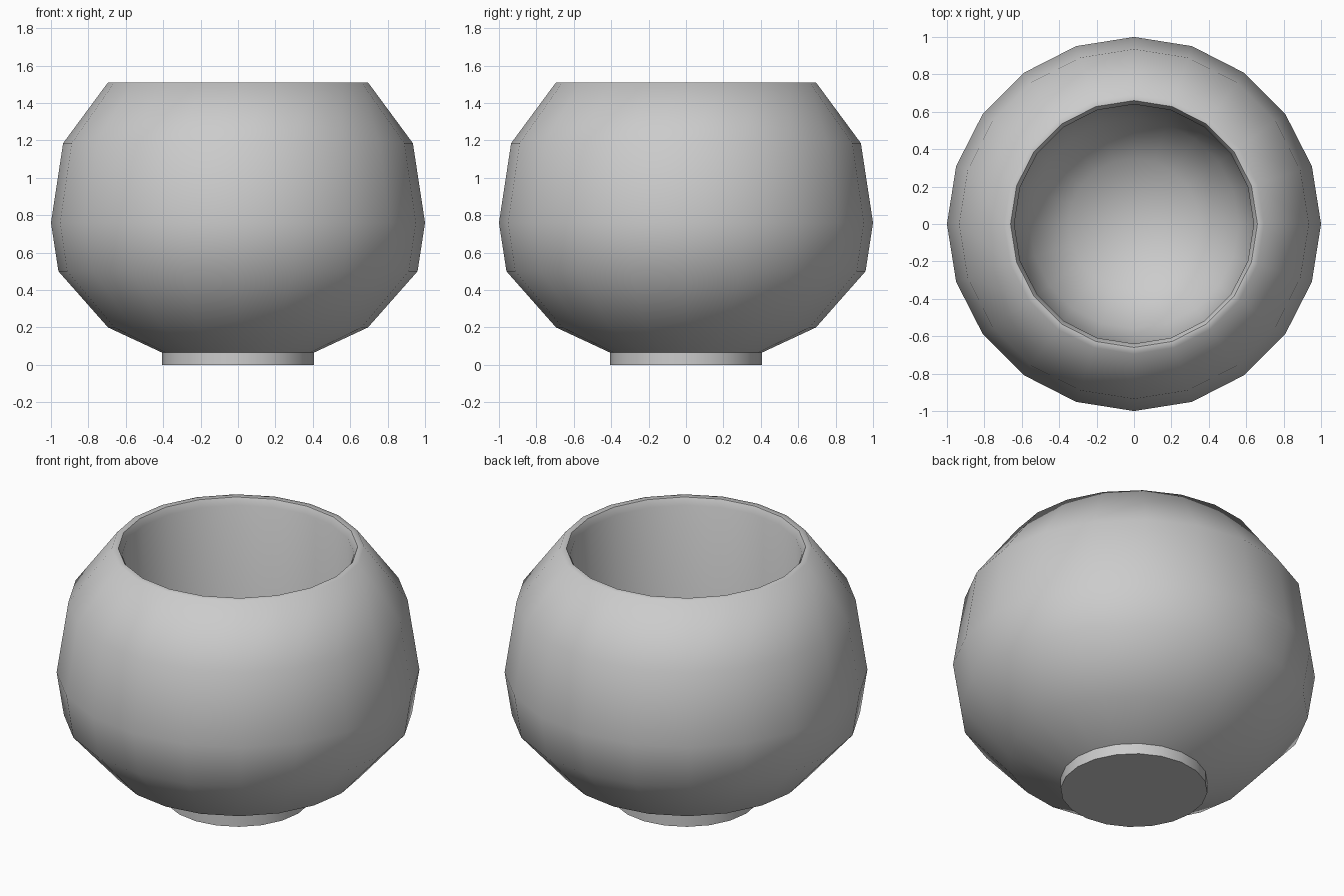
import bpy, bmesh
from math import sin, cos, pi, radians

if "Cube" in bpy.data.objects:
    bpy.data.objects.remove(bpy.data.objects["Cube"])

SIDES = 20


def lathe(name, profile, angle):
    """Revolve (radius, z) points around z; zero radius makes a pole."""
    bm = bmesh.new()
    rings = []
    for r, z in profile:
        if r == 0:
            rings.append([bm.verts.new((0, 0, z))] * SIDES)
        else:
            rings.append([bm.verts.new((r * cos(2 * pi * i / SIDES), r * sin(2 * pi * i / SIDES), z))
                          for i in range(SIDES)])
    for a, b in zip(rings, rings[1:]):
        for i in range(SIDES):
            j = (i + 1) % SIDES
            bm.faces.new(list(dict.fromkeys((a[i], a[j], b[j], b[i]))))
    bmesh.ops.recalc_face_normals(bm, faces=bm.faces)
    mesh = bpy.data.meshes.new(name)
    bm.to_mesh(mesh)
    bm.free()
    obj = bpy.data.objects.new(name, mesh)
    bpy.context.collection.objects.link(obj)
    bpy.ops.object.select_all(action='DESELECT')
    obj.select_set(True)
    bpy.context.view_layer.objects.active = obj
    bpy.ops.object.shade_smooth_by_angle(angle=radians(angle))
    return obj


# Foot and outer wall, bottom to rim
outer = [(0, 0), (0.405, 0), (0.405, 0.065), (0.695, 0.2), (0.96, 0.5),
         (1.0, 0.76), (0.935, 1.185), (0.695, 1.51)]
# Rounded lip, then straight inner wall and round floor
inner = [(0.66, 1.51), (0.64, 1.47), (0.64, 0.75), (0.56, 0.44),
         (0.35, 0.22), (0, 0.14)]
lathe("bowl", outer + inner, 63)
